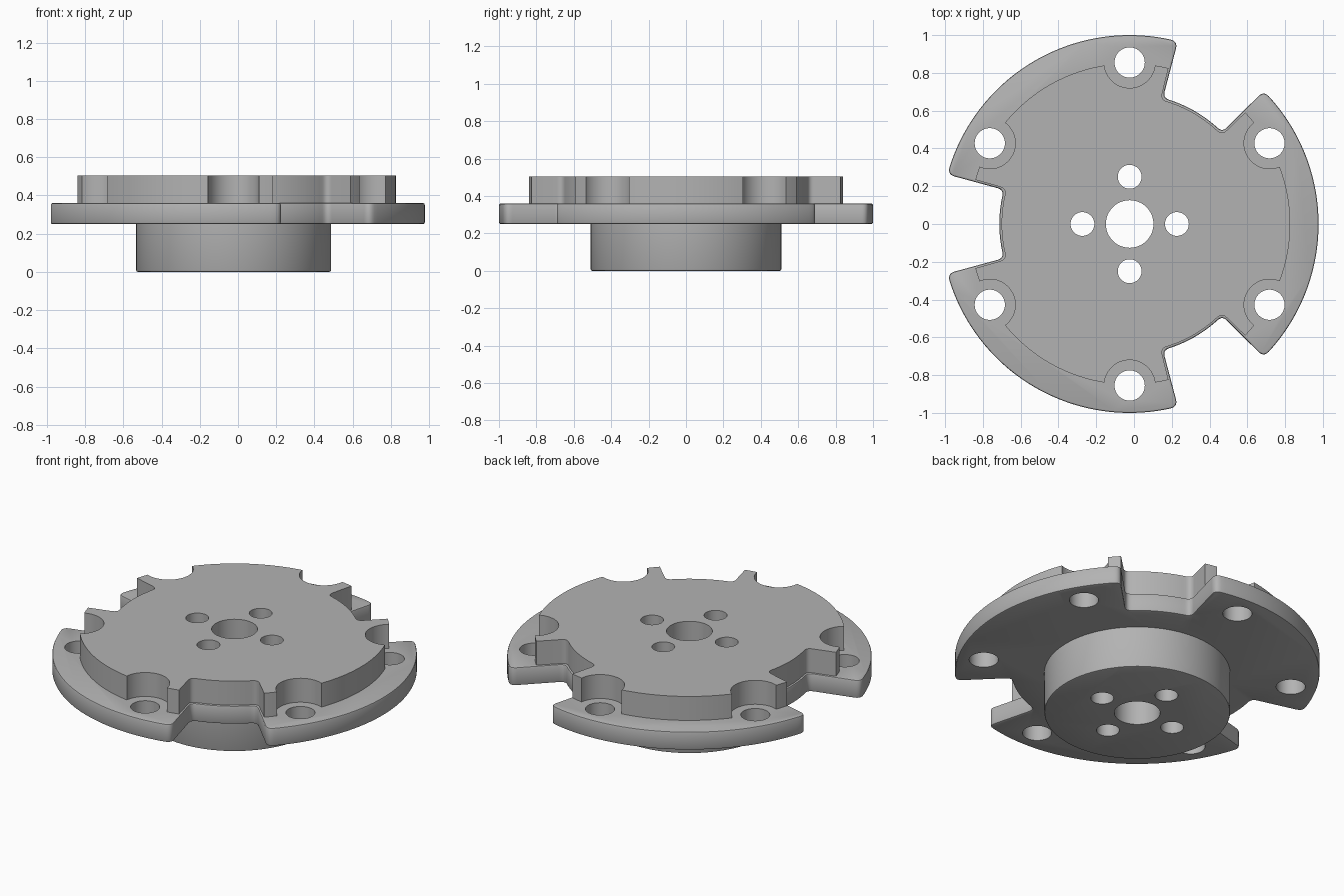
import bpy
import bmesh
from math import cos, sin, radians, tau

cube = bpy.data.objects.get("Cube")
if cube:
    bpy.data.objects.remove(cube)

CX = -0.023                     # axis of the disc
NOTCHES = (60, 180, 300)        # notch directions in degrees
BOLT_R = 0.855                  # bolt circle radius

metal = bpy.data.materials.new("grey metal")
metal.use_nodes = True
metal.diffuse_color = (0.45, 0.45, 0.45, 1)
metal.node_tree.nodes["Principled BSDF"].inputs["Base Color"].default_value = (0.45, 0.45, 0.45, 1)


def polar(r, a):
    return (r * cos(a), r * sin(a))


def prism(name, outline, z0, z1, round_caps=()):
    """Extrude an outline; soften the rims at the heights in round_caps."""
    bm = bmesh.new()
    base = bm.faces.new([bm.verts.new((x + CX, y, z0)) for x, y in outline])
    ext = bmesh.ops.extrude_face_region(bm, geom=[base])
    for v in ext["geom"]:
        if isinstance(v, bmesh.types.BMVert):
            v.co.z = z1
    bmesh.ops.recalc_face_normals(bm, faces=bm.faces)
    rims = [e for e in bm.edges
            if any(all(abs(v.co.z - z) < 1e-5 for v in e.verts) for z in round_caps)]
    if rims:
        bmesh.ops.bevel(bm, geom=rims, offset=0.009, segments=2, profile=0.5, affect='EDGES')
    mesh = bpy.data.meshes.new(name)
    bm.to_mesh(mesh)
    bm.free()
    mesh.materials.append(metal)
    obj = bpy.data.objects.new(name, mesh)
    bpy.context.collection.objects.link(obj)
    return obj


def circle(r, n, centre=(0, 0)):
    return [(centre[0] + r * cos(tau * i / n), centre[1] + r * sin(tau * i / n)) for i in range(n)]


def corner(p, q, s, n=5):
    """Rounded corner from p to s, pulled towards q."""
    ts = [i / n for i in range(n + 1)]
    return [tuple((1 - t) ** 2 * a + 2 * t * (1 - t) * b + t * t * c
                  for a, b, c in zip(p, q, s)) for t in ts]


def arc(r, a0, a1, n):
    return [polar(r, a0 + (a1 - a0) * i / n) for i in range(1, n)]


def notched_disc(r, floor, half_angle, tip, inner):
    """Disc outline with three radial notches and rounded notch corners."""
    pts = []
    h = radians(half_angle)
    for k in NOTCHES:
        m = radians(k)
        lo, hi = m - h, m + h
        d, f = tip / r, inner / floor
        if tip:
            pts += corner(polar(r, lo - d), polar(r, lo), polar(r - tip, lo))
        else:
            pts.append(polar(r, lo))
        pts += corner(polar(floor + inner, lo), polar(floor, lo), polar(floor, lo + f))
        pts += arc(floor, lo + f, hi - f, 16)
        pts += corner(polar(floor, hi - f), polar(floor, hi), polar(floor + inner, hi))
        if tip:
            pts += corner(polar(r - tip, hi), polar(r, hi), polar(r, hi + d))
        else:
            pts.append(polar(r, hi))
        pts += arc(r, hi + d, lo + tau / 3 - d, 64)
    return pts


def combine(target, other, operation):
    mod = target.modifiers.new("join", 'BOOLEAN')
    mod.operation = operation
    mod.solver = 'EXACT'
    mod.object = other
    bpy.context.view_layer.objects.active = target
    bpy.ops.object.modifier_apply(modifier=mod.name)
    bpy.data.objects.remove(other)


# Main parts, overlapping slightly before they are fused
flange = prism("mounting_flange", notched_disc(1.0, 0.69, 15.2, 0.04, 0.035), 0.25, 0.36, (0.25, 0.36))
plate = prism("raised_plate", notched_disc(0.85, 0.678, 16, 0, 0.035), 0.3, 0.505)
hub = prism("hub", circle(0.51, 128), 0, 0.3, (0,))

# Round pockets in the plate rim around each bolt hole
bolts = [polar(BOLT_R, radians(30 + 60 * i)) for i in range(6)]
for c in bolts:
    combine(plate, prism("pocket_cutter", circle(0.135, 64, c), 0.2, 0.6), 'DIFFERENCE')

combine(flange, plate, 'UNION')
combine(flange, hub, 'UNION')

# Through holes: rim bolts, centre bore and four hub screws
holes = [(c, 0.08) for c in bolts] + [((0, 0), 0.126)]
holes += [(polar(0.25, tau * i / 4), 0.063) for i in range(4)]
for c, r in holes:
    combine(flange, prism("hole_cutter", circle(r, 48, c), -0.1, 0.7), 'DIFFERENCE')

# Smooth round walls, crisp edges
bpy.ops.object.select_all(action='DESELECT')
flange.select_set(True)
bpy.context.view_layer.objects.active = flange
bpy.ops.object.shade_smooth_by_angle(angle=radians(30))
flange.name = "notched_hub_flange"
